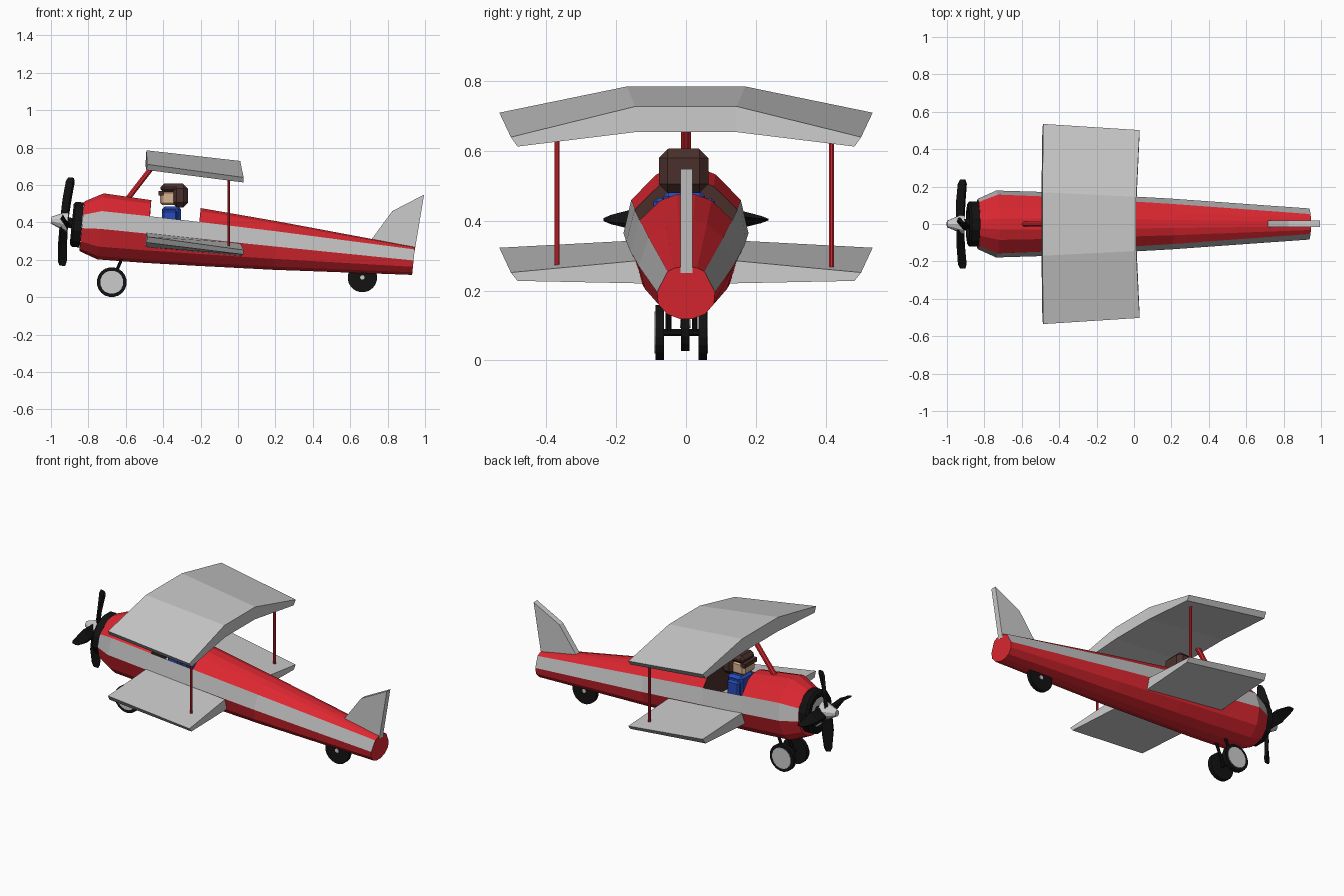
import bpy, bmesh, math
from mathutils import Vector

if "Cube" in bpy.data.objects:
    bpy.data.objects.remove(bpy.data.objects["Cube"])

RED, BLACK, BROWN = (.72, .02, .03), (.006, .006, .006), (.07, .03, .025)
BLUE, SKIN, GREY = (.02, .07, .5), (.7, .45, .28), (.5, .5, .5)
mats = {}


def mat(c):
    if c not in mats:
        m = bpy.data.materials.new("paint_%d" % len(mats))
        m.diffuse_color = (*c, 1)
        m.use_nodes = True
        m.node_tree.nodes["Principled BSDF"].inputs["Base Color"].default_value = m.diffuse_color
        mats[c] = m
    return mats[c]


def mesh(name, verts, faces, color=None):
    me = bpy.data.meshes.new(name)
    me.from_pydata([tuple(v) for v in verts], [], faces)
    bm = bmesh.new()
    bm.from_mesh(me)
    bmesh.ops.recalc_face_normals(bm, faces=bm.faces)
    bm.to_mesh(me)
    bm.free()
    ob = bpy.data.objects.new(name, me)
    bpy.context.collection.objects.link(ob)
    if color:
        me.materials.append(mat(color))
    return ob


def loft(name, rings, color=None):
    n = len(rings[0])
    faces = [(i*n+j, i*n+(j+1) % n, (i+1)*n+(j+1) % n, (i+1)*n+j)
             for i in range(len(rings)-1) for j in range(n)]
    faces += [tuple(range(n)), tuple(range((len(rings)-1)*n, len(rings)*n))]
    return mesh(name, [v for r in rings for v in r], faces, color)


def rod(name, a, b, r1, r2=None, n=8, color=None):
    a, b = Vector(a), Vector(b)
    q = (b-a).to_track_quat('Z', 'Y')
    ring = lambda p, r: [p + q @ Vector((r*math.cos(2*math.pi*(k+.5)/n),
                                         r*math.sin(2*math.pi*(k+.5)/n), 0)) for k in range(n)]
    return loft(name, [ring(a, r1), ring(b, r1 if r2 is None else r2)], color)


def box(name, c, s, color=None, bevel=0):
    ring = lambda x: [(x, c[1]+i*s[1]/2, c[2]+j*s[2]/2) for i, j in ((-1, -1), (1, -1), (1, 1), (-1, 1))]
    ob = loft(name, [ring(c[0]-s[0]/2), ring(c[0]+s[0]/2)], color)
    if bevel:
        m = ob.modifiers.new("bevel", 'BEVEL')
        m.width, m.segments = bevel, 1
    return ob


# Fuselage: half profiles at front and tail, blended along the length
front = [(.03, .555), (.085, .533), (.157, .46), (.179, .365), (.145, .27), (.09, .22), (.03, .202)]
tail = [(.012, .268), (.032, .265), (.053, .255), (.083, .196), (.08, .162), (.055, .133), (.018, .119)]


def section(x, t, s):
    zc = .38*(1-t) + .19*t
    half = []
    for (y0, z0), (y1, z1) in zip(front, tail):
        y, z = (y0*(1-t)+y1*t)*s, zc + (z0*(1-t)+z1*t-zc)*s
        half.append((x+(z-zc)*.1, y, z))
    return half + [(x, -y, z) for x, y, z in reversed(half)]


secs = [section(*a) for a in ((-.835, 0, .75), (-.735, 0, 1), (-.48, .15, 1.04),
                              (-.215, .305, 1.06), (.2, .557, 1.08), (.938, 1, 1))]
faces, stripe = [], []
for i in range(5):
    for j in range(14):
        if i == 2 and j in (0, 1, 11, 12, 13):
            continue
        stripe.append(j in (2, 10))
        faces.append((i*14+j, i*14+(j+1) % 14, i*14+14+(j+1) % 14, i*14+14+j))
faces += [tuple(range(14)), tuple(range(70, 84))]
body = mesh("fuselage", [v for s in secs for v in s], faces, RED)
body.data.materials.append(mat(GREY))
for p, s in zip(body.data.polygons, stripe):
    p.material_index = int(s)

# Cockpit tub
tub = []
for s, sx in ((secs[2], .012), (secs[3], -.012)):
    half = s[:3] + [(s[3][0], .11, .29)]
    tub += half + [(x, -y, z) for x, y, z in reversed(half)]
mesh("cockpit_tub", tub, [tuple(range(8)), tuple(range(8, 16)), (2, 3, 11, 10),
                          (3, 4, 12, 11), (4, 5, 13, 12)], BROWN)

# Wings: each section is leading top, trailing top, trailing bottom, leading bottom
def wing(name, tip, root, ys):
    rings = []
    for y, zs in ys:
        is_tip = abs(y) > .4
        sgn = 1 if y > 0 else -1
        inset = (0, .033, .052, .02) if is_tip else (0, .025, .03, .01)
        xs = (-.485, .03, .03, -.49) if is_tip else (-.49, .012, .012, -.495)
        rings.append([(xs[k], sgn*(abs(y)-inset[k]), zs[k]) for k in range(4)])
    return loft(name, rings)


tip, root = (.71, .64, .613, .68), (.785, .728, .655, .705)
wing("upper_wing", tip, root, [(-.535, tip), (-.17, root), (.17, root), (.535, tip)])
tip, root = (.323, .252, .228, .292), (.345, .29, .22, .268)
wing("lower_wing", tip, root, [(-.535, tip), (-.12, root), (.12, root), (.535, tip)])

# Struts
rod("left_wing_strut", (-.05, -.37, .26), (-.05, -.37, .66), .008, color=RED)
rod("right_wing_strut", (-.05, .417, .26), (-.05, .417, .66), .008, color=RED)
rod("centre_strut", (-.61, 0, .50), (-.44, 0, .72), .015, color=RED)

# Tail fin
fin = [(.70, .29), (.825, .46), (.995, .548), (.945, .25)]
loft("tail_fin", [[(x, y, z) for x, z in fin] for y in (-.016, .018)])

# Engine ring, hub and propeller, all along the tilted axis
C, ax, up = Vector((-.93, 0, .405)), Vector((-.995, 0, .1)).normalized(), Vector((.1, 0, .995)).normalized()
side = Vector((0, 1, 0))
ring_c = Vector((-.86, 0, .388))
rings = []
for k in range(12):
    d = up*math.cos(math.pi*(k+.5)/6) + side*math.sin(math.pi*(k+.5)/6)
    rings.append([ring_c + d*r + ax*a for r, a in
                  ((.11, .029), (.125, .018), (.125, -.025), (.085, -.025), (.085, .029))])
ring_v = [v for r in rings for v in r]
mesh("engine_ring", ring_v, [(i*5+j, i*5+(j+1) % 5, (i+1) % 12*5+(j+1) % 5, (i+1) % 12*5+j)
                             for i in range(12) for j in range(5)], BLACK)
rod("engine_plate", ring_c-ax*.03, ring_c+ax*.012, .088, n=12)
rod("propeller_shaft", ring_c, C, .03, color=BLACK)
rod("spinner", C-ax*.02, C+ax*.07, .058, .018, n=10)
for k in range(4):
    d = up*math.cos(k*math.pi/2) + side*math.sin(k*math.pi/2)
    e = ax.cross(d)
    blade = []
    for r, w, h, off in ((0, .03, .022, 0), (.12, .036, .024, -.004), (.215, .012, .024, -.012), (.237, .003, .015, -.014)):
        m = C + d*r + ax*off
        blade.append([m+e*w+ax*h*.6, m+e*w*.4+ax*h, m-e*w-ax*h*.6, m-e*w*.4-ax*h])
    loft("propeller_blade_%d" % k, blade, BLACK)

# Wheels and landing gear
def wheel(name, x, y, z, r, w, hub, sides):
    rod(name + "_tyre", (x, y-w/2, z), (x, y+w/2, z), r, n=20, color=BLACK)
    for s in sides:
        rod(name + "_hub", (x, y, z), (x, y+s*(w/2+.003), z), hub, n=16)


wheel("left_wheel", -.675, -.075, .08, .08, .024, .062, [-1])
wheel("right_wheel", -.675, .048, .08, .08, .024, .062, [1])
wheel("tail_wheel", .665, -.002, .105, .079, .024, .012, [-1, 1])
rod("axle", (-.675, -.075, .08), (-.675, .048, .08), .011, color=BLACK)
for y in (-.05, .025):
    rod("gear_leg", (-.675, y, .08), (-.615, y, .22), .009, color=BLACK)

# Pilot
box("pilot_torso", (-.355, -.005, .385), (.10, .12, .20), BLUE, .015)
for y in (-.075, .065):
    box("pilot_arm", (-.365, y, .40), (.08, .035, .13), BLUE, .01)
box("pilot_face", (-.375, -.007, .53), (.085, .11, .075), SKIN, .012)
box("helmet_back", (-.31, -.007, .543), (.085, .142, .125), BROWN, .025)
box("helmet_top", (-.345, -.007, .583), (.14, .125, .05), BROWN, .02)
box("goggles", (-.41, -.007, .556), (.03, .115, .024), BROWN)
